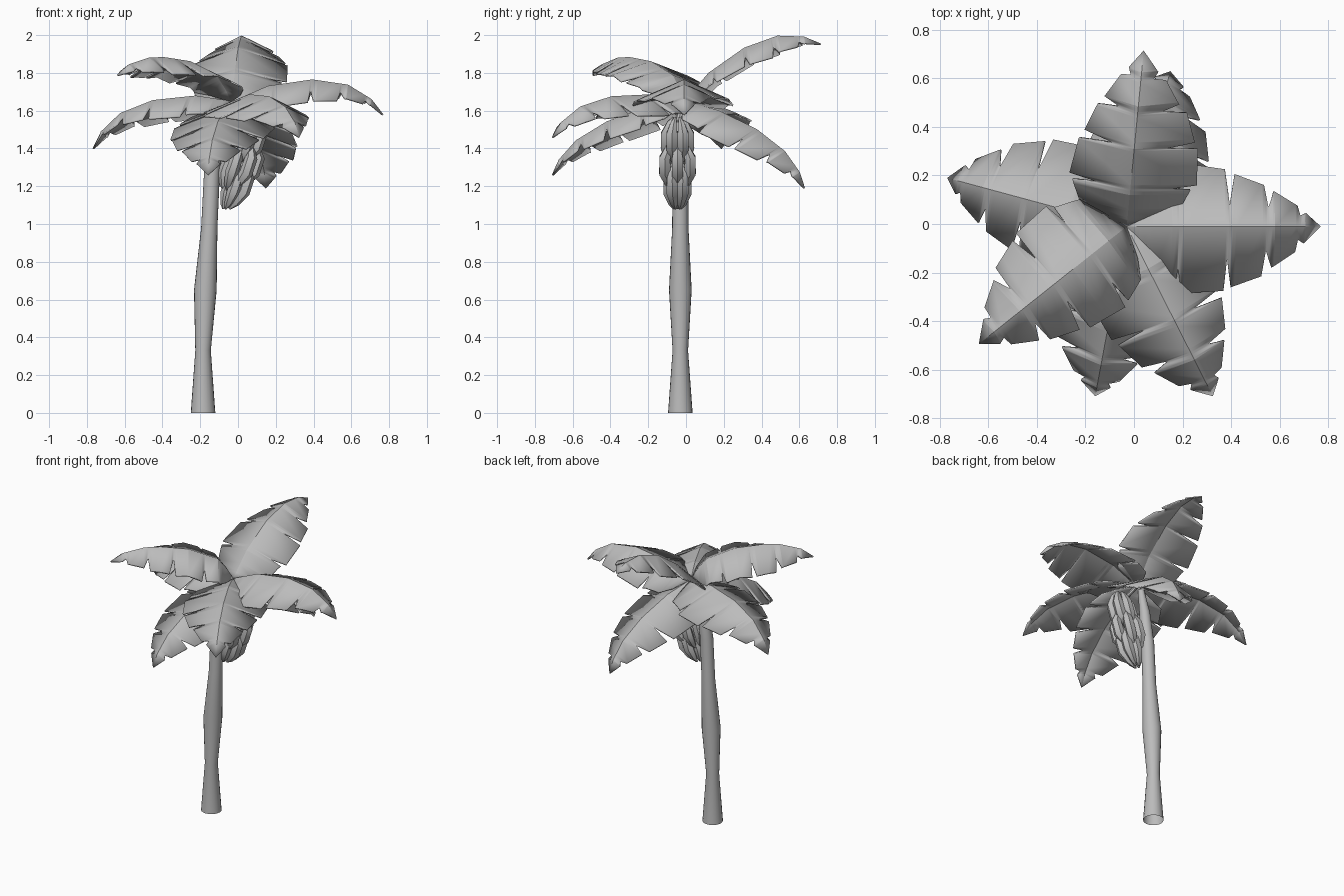
import bpy, bmesh, math
from mathutils import Vector

if "Cube" in bpy.data.objects:
    bpy.data.objects.remove(bpy.data.objects["Cube"])

grey = bpy.data.materials.new("plain grey")
grey.diffuse_color = (0.5, 0.5, 0.5, 1)
grey.use_nodes = True
grey.node_tree.nodes["Principled BSDF"].inputs["Base Color"].default_value = grey.diffuse_color


def finish(bm, name, angle=35):
    me = bpy.data.meshes.new(name)
    bm.to_mesh(me)
    bm.free()
    me.materials.append(grey)
    ob = bpy.data.objects.new(name, me)
    bpy.context.collection.objects.link(ob)
    bpy.ops.object.select_all(action='DESELECT')
    ob.select_set(True)
    bpy.context.view_layer.objects.active = ob
    bpy.ops.object.shade_smooth_by_angle(angle=math.radians(angle))
    return ob


def tube(bm, rings, sides, caps):
    """Loft of circles given as (centre, radius, axis)."""
    loops = []
    for c, r, ax in rings:
        q = Vector((0, 0, 1)).rotation_difference(Vector(ax))
        loops.append([bm.verts.new(Vector(c) + q @ Vector((
            r * math.cos(2 * math.pi * k / sides),
            r * math.sin(2 * math.pi * k / sides), 0))) for k in range(sides)])
    for a, b in zip(loops, loops[1:]):
        for k in range(sides):
            n = (k + 1) % sides
            bm.faces.new((a[k], a[n], b[n], b[k]))
    if caps:
        bm.faces.new(loops[0][::-1])
        bm.faces.new(loops[-1])


def interp(pts, u):
    for (a, p), (b, q) in zip(pts, pts[1:]):
        if u <= b:
            return p + (q - p) * (u - a) / (b - a)
    return pts[-1][1]


# Trunk: bulging, slightly leaning stem, open underneath
UP = (0, 0, 1)
bm = bmesh.new()
tube(bm, [((-0.185, -0.03, 0), 0.065, UP), ((-0.185, -0.03, 0.33), 0.041, UP),
          ((-0.173, -0.03, 0.65), 0.06, UP), ((-0.152, -0.03, 0.98), 0.043, UP),
          ((-0.138, -0.03, 1.27), 0.042, UP), ((-0.11, -0.025, 1.48), 0.034, (0.15, 0, 1)),
          ((-0.07, -0.015, 1.63), 0.02, (0.2, 0, 1))], 20, False)
finish(bm, "trunk", 30)

# Leaf shape: midrib arches and the two torn edges, as (along, value)
ARCH = [(0, 0), (0.18, 0.09), (0.41, 0.14), (0.6, 0.13), (0.73, 0.07), (0.8, 0)]
HIGH = [(0, 0), (0.05, 0.06), (0.12, 0.12), (0.32, 0.16), (0.5, 0.15), (0.6, 0.13),
        (0.73, 0.07), (0.8, 0)]
LEFT = [(0, 0), (0.05, 0.13), (0.1, 0.21), (0.2, 0.245), (0.212, 0.14), (0.23, 0.26),
        (0.4, 0.235), (0.415, 0.09), (0.44, 0.215), (0.56, 0.17), (0.575, 0.08),
        (0.6, 0.145), (0.7, 0.085), (0.71, 0.045), (0.735, 0.055), (0.8, 0)]
RIGHT = [(0, 0), (0.04, 0.1), (0.09, 0.21), (0.2, 0.25), (0.208, 0.17), (0.225, 0.275),
         (0.395, 0.265), (0.405, 0.13), (0.425, 0.25), (0.55, 0.205), (0.565, 0.1),
         (0.59, 0.17), (0.69, 0.105), (0.7, 0.055), (0.725, 0.07), (0.8, 0)]
ROOT = Vector((-0.03, -0.01, 1.65))
EVEN = [(0, 0.36), (0.3, 0.43), (0.8, 0.43)]      # sideways droop along the leaf
TIPWARD = [(0, 0.28), (0.3, 0.28), (0.44, 0.4), (0.56, 0.52), (0.8, 0.55)]


def leaf(name, tip, arch, lift, droop):
    e = Vector(tip) - ROOT
    s = e.length / 0.8
    e.normalize()
    side = Vector(UP).cross(e).normalized()
    up = e.cross(side)
    bm = bmesh.new()
    us = sorted({u for line in (arch, LEFT, RIGHT) for u, _ in line})

    def point(u, v):
        h = lift * interp(arch, u) - interp(droop, u) * abs(v)
        return bm.verts.new(ROOT + s * (u * e + v * side + h * up))

    mid = [point(u, 0) for u in us]
    for sign, edge in ((1, LEFT), (-1, RIGHT)):
        rim = [m if u in (0, 0.8) else point(u, sign * interp(edge, u))
               for u, m in zip(us, mid)]
        for i in range(len(us) - 1):
            loop = list(dict.fromkeys((mid[i], mid[i + 1], rim[i + 1], rim[i])))
            bm.faces.new(loop if sign > 0 else loop[::-1])
    ob = finish(bm, name, 10)
    mod = ob.modifiers.new("thickness", 'SOLIDIFY')
    mod.thickness = 0.009
    mod.offset = -1


for name, tip, arch, lift, droop in (
        ("back_leaf", (0.04, 0.715, 1.955), ARCH, 1.0, TIPWARD),
        ("right_leaf", (0.77, -0.01, 1.58), ARCH, 1.08, EVEN),
        ("front_right_leaf", (0.325, -0.71, 1.46), ARCH, 0.9, EVEN),
        ("front_leaf", (-0.16, -0.71, 1.26), ARCH, 0.75, EVEN),
        ("low_back_leaf", (0.15, 0.63, 1.19), ARCH, 0.75, EVEN),
        ("front_left_leaf", (-0.64, -0.495, 1.79), HIGH, 1.0, TIPWARD),
        ("left_leaf", (-0.77, 0.19, 1.40), ARCH, 1.0, EVEN)):
    leaf(name, tip, arch, lift, droop)

# Fruit stalk: hangs from the crown through the bunch
bm = bmesh.new()
tube(bm, [((-0.01, -0.04, 1.15), 0.012, UP), ((0.03, -0.045, 1.4), 0.014, UP),
          ((0.03, -0.04, 1.55), 0.016, UP), ((-0.03, -0.015, 1.64), 0.018, UP)], 8, True)
finish(bm, "fruit_stalk")

# Fruit bunch: tiers of slanted, curved, tapered fruits around the stalk
bm = bmesh.new()
TIERS = [(0.04, 1.44, 0.062, 6, 0.25), (0.0, 1.31, 0.082, 6, 0.26), (-0.015, 1.205, 0.05, 5, 0.25)]
for t, (cx, cz, rad, count, length) in enumerate(TIERS):
    for k in range(count):
        a = 2 * math.pi * (k + 0.5 * t + 0.5) / count
        out = Vector((math.cos(a), math.sin(a), 0))
        rings = []
        for f, r in ((0, 0.006), (0.12, 0.022), (0.35, 0.035), (0.65, 0.033), (0.88, 0.019), (1, 0.005)):
            bow = rad * (0.35 + 0.65 * (1 - (2 * f - 1) ** 2))
            sag = 0.02 * (1 - (2 * f - 1) ** 2)
            c = Vector((cx + 0.09 * (f - 0.5) + sag, -0.045, cz + length * (f - 0.5))) + out * bow
            rings.append((c, r, Vector((0.35, 0, 1)) + out * (rad / length * 2.6 * (1 - 2 * f))))
        tube(bm, rings, 6, True)
finish(bm, "fruit_bunch", 40)
